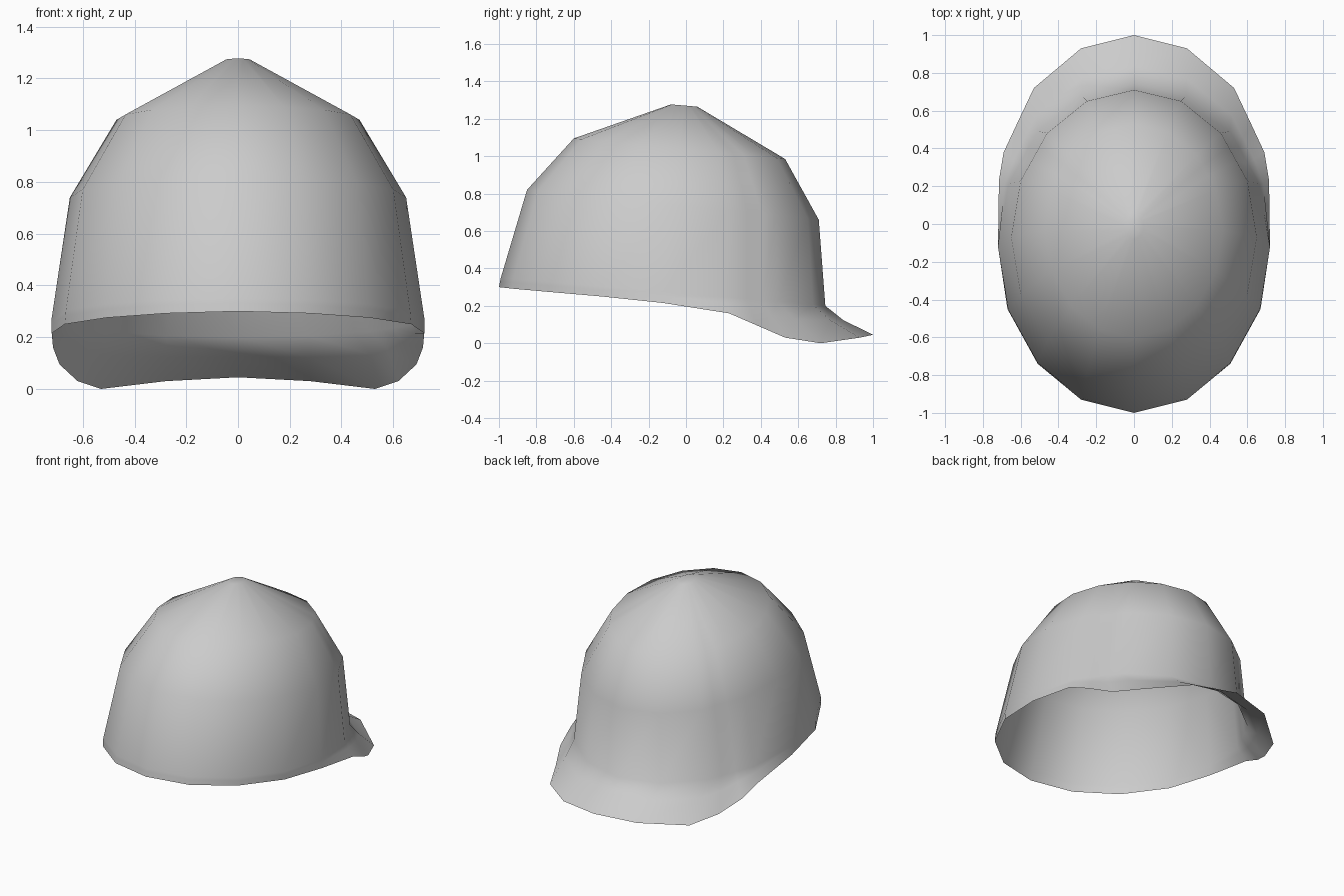
import bpy, bmesh
from math import sin, cos, pi
from mathutils import Vector

if "Cube" in bpy.data.objects:
    bpy.data.objects.remove(bpy.data.objects["Cube"])

# Crown rings, bottom to top: x radius, back y, front y, back z, front z
RINGS = [(.72, -.99, .745, .35, .20),
         (.65, -.85, .71, .82, .66),
         (.47, -.60, .53, 1.095, .985),
         (.05, -.08, .06, 1.277, 1.265)]

# Half of the bottom rim, from the back round to the tip of the visor
RIM = [(0, -1, .30), (.28, -.93, .292), (.51, -.74, .275), (.67, -.45, .25),
       (.72, -.12, .215), (.715, .23, .16), (.69, .38, .095), (.62, .53, .03),
       (.53, .72, 0), (.28, .93, .03), (0, 1, .045)]
# Matching column positions on the 16-sided crown (extra ones beside the visor)
COLS = [0, 1, 2, 3, 4, 5, 5.4, 5.7, 6, 7, 8]


def corner(ring, i):
    rx, y0, y1, z0, z1 = ring
    a, t = pi * i / 8, (1 - cos(pi * i / 8)) / 2
    return Vector((rx * sin(a), y0 + (y1 - y0) * t, z0 + (z1 - z0) * t))


def ring_point(ring, c):
    i = min(int(c), 7)
    return corner(ring, i).lerp(corner(ring, i + 1), c - i)


def full_loop(half):
    return half + [Vector((-p.x, p.y, p.z)) for p in half[-2:0:-1]]


rim = [Vector(p) for p in RIM]
base = [ring_point(RINGS[0], c) for c in COLS]
# Concave row across the visor
bend = [b.lerp(r, .37) - Vector((0, 0, .018 * max(0, min(1, (c - 5) / 2))))
        for b, r, c in zip(base, rim, COLS)]
rows = [rim, bend, base] + [[ring_point(g, c) for c in COLS] for g in RINGS[1:]]

# Single open shell: visor, crown and flat top button
bm = bmesh.new()
loops = [[bm.verts.new(p) for p in full_loop(r)] for r in rows]
for lo, hi in zip(loops, loops[1:]):
    n = len(lo)
    for i in range(n):
        j = (i + 1) % n
        bm.faces.new((lo[i], lo[j], hi[j], hi[i]))
bm.faces.new(loops[-1])
bmesh.ops.recalc_face_normals(bm, faces=bm.faces)
top = max(bm.faces, key=lambda f: f.calc_center_median().z)
if top.normal.z < 0:
    bmesh.ops.reverse_faces(bm, faces=bm.faces)
for f in bm.faces:
    f.smooth = True
mesh = bpy.data.meshes.new("cap_shell")
bm.to_mesh(mesh)
bm.free()
cap = bpy.data.objects.new("cap_shell", mesh)
bpy.context.collection.objects.link(cap)
